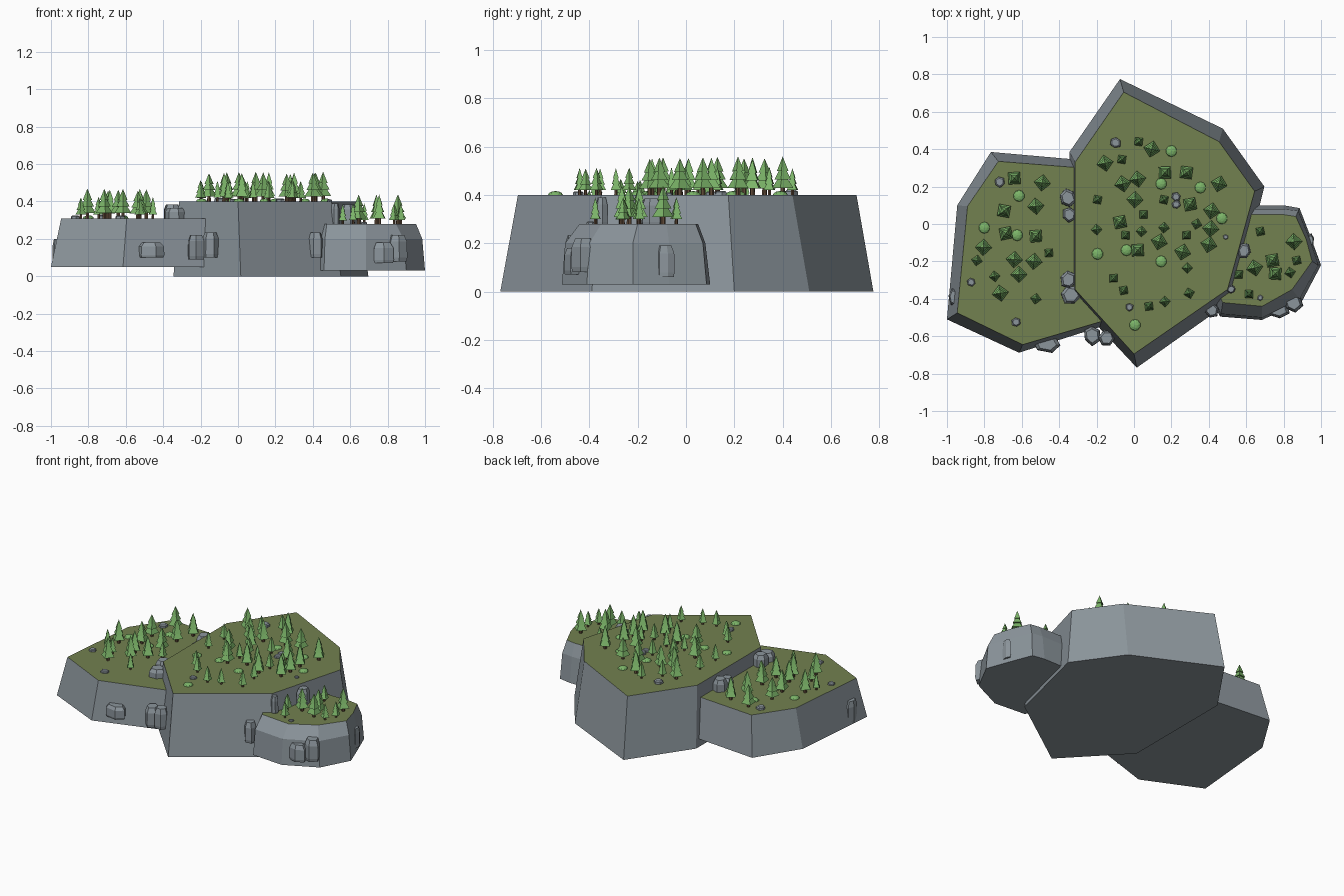
import bpy, bmesh, random
from math import pi, cos, sin
from mathutils import Matrix, Vector

random.seed(4)


def material(name, rgb):
    m = bpy.data.materials.new(name)
    m.diffuse_color = (*rgb, 1)
    return m


STONE = material("stone", (0.26, 0.30, 0.33))
GRASS = material("grass", (0.17, 0.22, 0.08))
LEAF = material("leaf", (0.20, 0.46, 0.14))
BARK = material("bark", (0.12, 0.07, 0.04))


def finish(name, bm, *mats):
    me = bpy.data.meshes.new(name)
    bm.normal_update()
    bm.to_mesh(me)
    bm.free()
    for m in mats:
        me.materials.append(m)
    ob = bpy.data.objects.new(name, me)
    bpy.context.collection.objects.link(ob)
    return ob


def loft(bm, rings, top_mat=0):
    """Closed solid through counter-clockwise rings listed from bottom to top."""
    vs = [[bm.verts.new(p) for p in r] for r in rings]
    n = len(vs[0])
    for a, b in zip(vs, vs[1:]):
        for i in range(n):
            j = (i + 1) % n
            bm.faces.new((a[i], a[j], b[j], b[i]))
    bm.faces.new(vs[0][::-1])
    bm.faces.new(vs[-1]).material_index = top_mat


def plateau(name, *levels):
    bm = bmesh.new()
    loft(bm, [[(x, y, z) for x, y in pts] for z, pts in levels], 1)
    finish(name, bm, STONE, GRASS)


# Plateaus: stone sides with a grass top face
plateau("main_plateau",
        (0, [(.015, -.768), (.55, -.39), (.697, .20), (.475, .51),
             (-.075, .775), (-.345, .385), (-.345, -.385)]),
        (.40, [(.0, -.695), (.50, -.35), (.645, .175), (.455, .44),
               (-.055, .705), (-.315, .33), (-.315, -.35)]))
plateau("left_plateau",
        (.05, [(-1, -.51), (-.615, -.688), (-.18, -.55), (-.12, -.2),
               (-.2, .335), (-.765, .385), (-.945, .10)]),
        (.31, [(-.945, -.475), (-.595, -.645), (-.17, -.52), (-.14, -.2),
               (-.22, .295), (-.725, .335), (-.89, .095)]))
plateau("right_plateau",
        (.03, [(.41, -.40), (.46, -.495), (.685, -.513), (.90, -.41), (1, -.22),
               (.945, -.07), (.885, .085), (.80, .10), (.62, .10), (.45, -.1)]),
        (.20, [(.43, -.40), (.465, -.48), (.685, -.50), (.885, -.40), (.985, -.22),
               (.935, -.07), (.878, .07), (.80, .08), (.62, .08), (.46, -.1)]),
        (.28, [(.45, -.37), (.475, -.42), (.685, -.44), (.845, -.35), (.952, -.20),
               (.92, -.08), (.865, .04), (.80, .05), (.62, .05), (.47, -.1)]))


def rock(bm, x, y, z0, z1, rx, ry):
    """Irregular six-sided boulder with a chamfered top."""
    turn = random.uniform(0, pi)
    spoke = [random.uniform(.85, 1.08) for _ in range(6)]
    rings = []
    for t, s in ((0, .92), (.15, 1), (.75, .97), (1, .7)):
        rings.append([(x + rx * s * k * cos(turn + i * pi / 3),
                       y + ry * s * k * sin(turn + i * pi / 3),
                       z0 + t * (z1 - z0)) for i, k in enumerate(spoke)])
    loft(bm, rings)


# Boulders on the cliffs and in the joints between plateaus
bm = bmesh.new()
for b in [(-.355, .14, .28, .385, .05, .055), (-.345, .05, .28, .36, .042, .045),
          (-.35, -.30, .28, .385, .045, .05), (-.335, -.38, .28, .365, .055, .055),
          (-.225, -.595, .09, .22, .05, .055), (-.145, -.61, .10, .235, .045, .045),
          (-.465, -.64, .10, .18, .085, .05), (-.965, -.39, .05, .20, .028, .055),
          (.415, -.46, .10, .235, .042, .045), (.77, -.46, .07, .18, .065, .05),
          (.85, -.42, .08, .22, .055, .055), (.59, -.145, .27, .385, .038, .045),
          (.52, -.35, .27, .39, .025, .025), (.945, -.09, .06, .19, .02, .04)]:
    rock(bm, *b)
finish("cliff_boulders", bm, STONE)

# Small stones and bushes scattered on the grass
bm = bmesh.new()
for x, y, z, r in [(-.1, .435, .4, .032), (.225, .145, .4, .028), (.225, .105, .4, .024),
                   (-.025, -.445, .4, .024), (.49, -.07, .4, .016),
                   (-.72, .225, .31, .03), (-.87, -.31, .31, .024), (-.63, -.525, .31, .025),
                   (.675, -.395, .28, .016)]:
    rock(bm, x, y, z - .005, z + .6 * r, r, r)
finish("grass_stones", bm, STONE)

bm = bmesh.new()
for x, y, z in [(.2, .39, .4), (.355, .195, .4), (.145, .215, .4), (.47, .03, .4),
                (-.195, -.16, .4), (-.04, -.14, .4), (.145, -.2, .4), (.005, -.54, .4),
                (-.615, .15, .31), (-.8, -.02, .31), (-.625, -.06, .31)]:
    m = Matrix.Translation((x, y, z)) @ Matrix.Diagonal((.03, .031, .016, 1))
    bmesh.ops.create_icosphere(bm, subdivisions=2, radius=1, matrix=m)
finish("bushes", bm, LEAF)


def cone(bm, n, x, y, z, r1, r2, h, turn, mat):
    m = Matrix.Translation((x, y, z + h / 2)) @ Matrix.Rotation(turn, 4, 'Z')
    vs = bmesh.ops.create_cone(bm, cap_ends=True, segments=n, radius1=r1, radius2=r2,
                               depth=h, matrix=m)["verts"]
    for f in {f for v in vs for f in v.link_faces}:
        f.material_index = mat


def grove(name, z, big, small):
    """Pines: a trunk and three stacked four-sided tiers."""
    bm = bmesh.new()
    for spots, r, h in ((big, .045, .16), (small, .030, .115)):
        for x, y in spots:
            turn = random.choice((0, pi / 4)) + random.uniform(-.25, .25)
            k = h * random.uniform(.92, 1)
            cone(bm, 6, x, y, z - .005, r * .24, r * .2, k * .3, turn, 1)
            for base, top, w in ((.18, .62, 1), (.40, .82, .78), (.62, 1, .55)):
                cone(bm, 4, x, y, z + base * k, r * w, 0, (top - base) * k, turn, 0)
    finish(name, bm, LEAF, BARK)


grove("main_pines", .40,
      [(-.155, .325), (.095, .40), (.02, .24), (-.06, .215), (.165, .275), (.28, .275),
       (.455, .215), (.005, .13), (.30, .105), (.415, .07), (-.075, .01), (.135, -.095),
       (.02, -.14), (.26, -.15), (.41, -.025), (.40, -.11)],
      [(-.065, .345), (.025, .44), (-.195, .13), (.05, .05), (.16, .13), (-.2, -.03),
       (-.045, -.06), (.04, -.04), (.16, -.02), (.28, -.06), (.335, 0), (.285, -.235),
       (-.11, -.29), (-.055, -.355), (.295, -.37), (.165, -.415), (.08, -.44)])
grove("left_pines", .31,
      [(-.64, .245), (-.49, .22), (-.695, .07), (-.525, .095), (-.685, -.05),
       (-.525, -.065), (-.805, -.125), (-.64, -.19), (-.535, -.2), (-.615, -.27),
       (-.715, -.37)],
      [(-.84, -.195), (-.455, -.155), (-.745, -.28), (-.525, -.40)])
grove("right_pines", .28,
      [(.855, -.095), (.74, -.195), (.645, -.235), (.755, -.265)],
      [(.675, -.04), (.87, -.195), (.56, -.27), (.835, -.26), (.615, -.375)])
